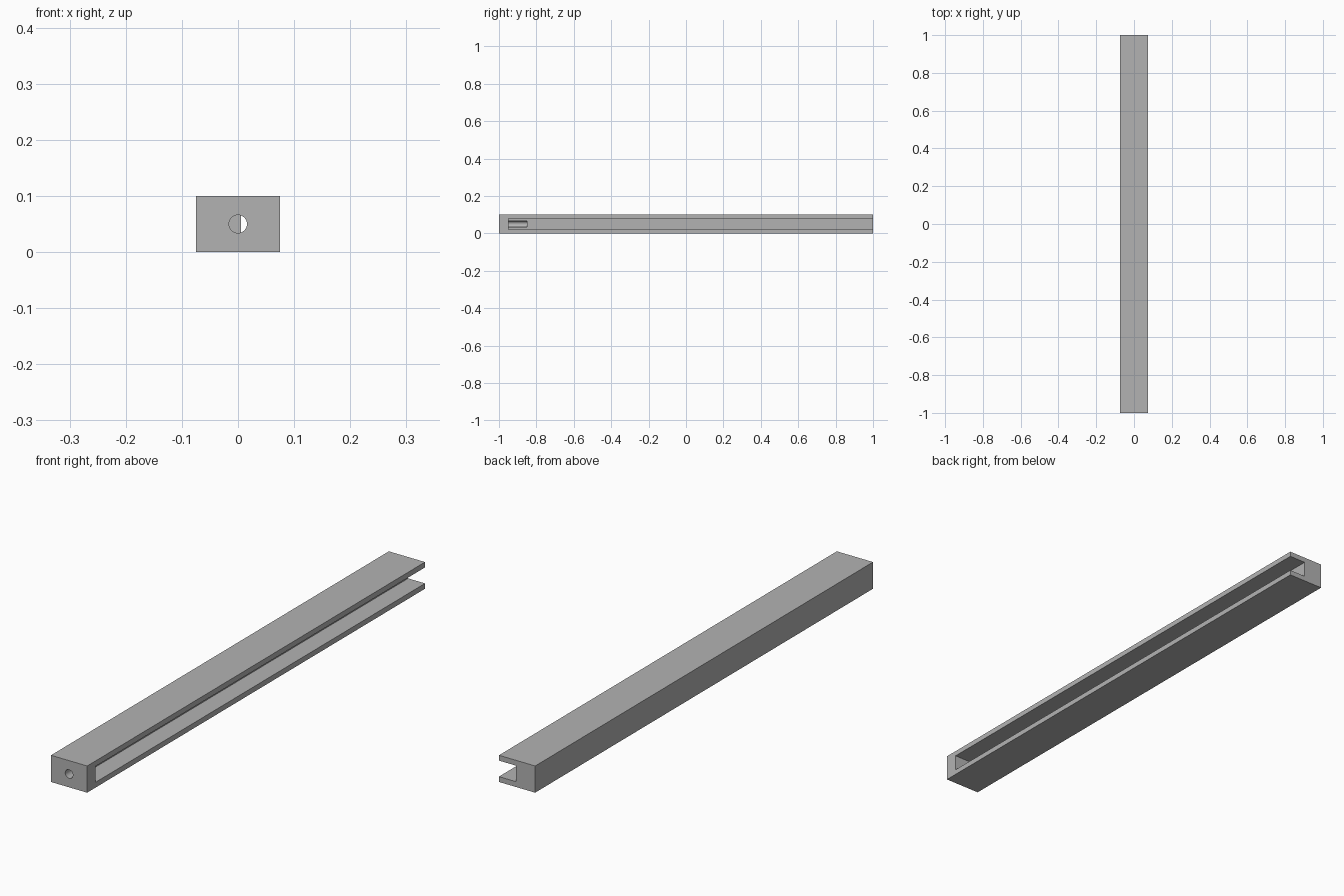
import bpy
import math

cube = bpy.data.objects.get("Cube")
if cube:
    bpy.data.objects.remove(cube, do_unlink=True)

grey = bpy.data.materials.new("plain_grey")
grey.use_nodes = True
grey.diffuse_color = (0.45, 0.45, 0.45, 1)
grey.node_tree.nodes["Principled BSDF"].inputs["Base Color"].default_value = grey.diffuse_color


def box(name, low, high):
    """Axis-aligned box between two corners."""
    centre = [(a + b) / 2 for a, b in zip(low, high)]
    bpy.ops.mesh.primitive_cube_add(size=1, location=centre)
    obj = bpy.context.object
    obj.name = name
    obj.scale = [b - a for a, b in zip(low, high)]
    bpy.ops.object.transform_apply(location=True, rotation=True, scale=True)
    obj.data.materials.append(grey)
    return obj


def cut(target, cutter):
    """Subtract the cutter from the target and remove it."""
    cutter.hide_render = True
    mod = target.modifiers.new("cut", "BOOLEAN")
    mod.operation = "DIFFERENCE"
    mod.solver = "EXACT"
    mod.object = cutter
    bpy.context.view_layer.objects.active = target
    bpy.ops.object.modifier_apply(modifier=mod.name)
    bpy.data.objects.remove(cutter, do_unlink=True)


# Solid bar
rail = box("channel_rail", (-0.075, -1, 0), (0.075, 1, 0.1))

# Side slot, open at the back and closed at the front
cut(rail, box("slot_cutter", (0.005, -0.95, 0.02), (0.2, 1.1, 0.08)))

# Round hole through the front wall, running on as a groove in the slot floor
bpy.ops.mesh.primitive_cylinder_add(
    vertices=32, radius=0.016, depth=0.25,
    location=(0, -0.975, 0.05), rotation=(math.pi / 2, 0, 0))
hole = bpy.context.object
hole.name = "hole_cutter"
hole.data.materials.append(grey)
cut(rail, hole)

# Smooth hole wall with crisp edges
bpy.ops.object.select_all(action="DESELECT")
rail.select_set(True)
bpy.context.view_layer.objects.active = rail
bpy.ops.object.shade_smooth_by_angle(angle=math.radians(30))
